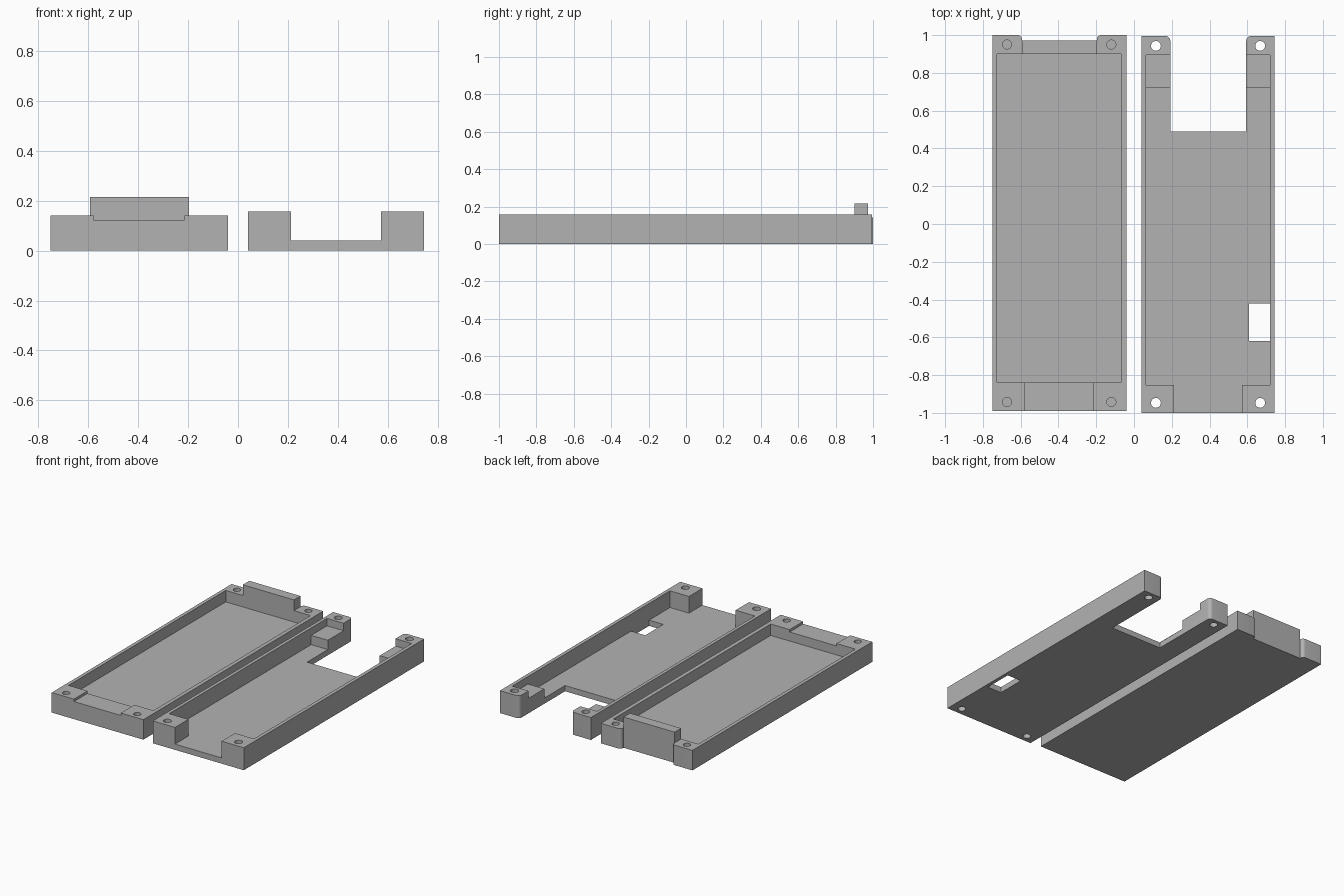
import bpy, bmesh, math

if "Cube" in bpy.data.objects:
    bpy.data.objects.remove(bpy.data.objects["Cube"])

grey = bpy.data.materials.new("plain grey")
grey.diffuse_color = (0.448, 0.448, 0.448, 1)
grey.use_nodes = True
grey.node_tree.nodes["Principled BSDF"].inputs["Base Color"].default_value = grey.diffuse_color


def prism(name, outline, z0, z1):
    """Solid made by raising a flat outline from z0 to z1."""
    bm = bmesh.new()
    face = bm.faces.new([bm.verts.new((x, y, z0)) for x, y in outline])
    top = bmesh.ops.extrude_face_region(bm, geom=[face])["geom"]
    bmesh.ops.translate(bm, vec=(0, 0, z1 - z0),
                        verts=[v for v in top if isinstance(v, bmesh.types.BMVert)])
    bmesh.ops.recalc_face_normals(bm, faces=bm.faces)
    mesh = bpy.data.meshes.new(name)
    bm.to_mesh(mesh)
    bm.free()
    mesh.materials.append(grey)
    ob = bpy.data.objects.new(name, mesh)
    bpy.context.collection.objects.link(ob)
    return ob


def rect(x0, x1, y0, y1):
    return [(x0, y0), (x1, y0), (x1, y1), (x0, y1)]


def circle(x, y, r, n=24):
    return [(x + r * math.cos(2 * math.pi * i / n), y + r * math.sin(2 * math.pi * i / n))
            for i in range(n)]


def arc(cx, cy, r, a0, a1, n=6):
    return [(cx + r * math.cos(math.radians(a0 + (a1 - a0) * i / n)),
             cy + r * math.sin(math.radians(a0 + (a1 - a0) * i / n))) for i in range(n + 1)]


def cut(ob, outline, z0, z1):
    """Cut a raised outline out of the object."""
    cutter = prism("cutter", outline, z0, z1)
    cutter.hide_render = True
    mod = ob.modifiers.new("cut", 'BOOLEAN')
    mod.operation, mod.solver, mod.object = 'DIFFERENCE', 'EXACT', cutter
    bpy.context.view_layer.objects.active = ob
    bpy.ops.object.modifier_apply(modifier=mod.name)
    bpy.data.objects.remove(cutter)


def tray_outline(x0, x1, y0, y1, n0, n1, yn, r):
    """Rectangle with a slot in its back edge and rounded slot mouth."""
    return ([(x0, y0), (x1, y0), (x1, y1)] + arc(n1 + r, y1 - r, r, 90, 180)
            + [(n1, yn), (n0, yn)] + arc(n0 - r, y1 - r, r, 0, 90) + [(x0, y1)])


# Lid tray: shallow pocket, lowered front lip, blind screw holes
lid = prism("lid_tray", tray_outline(-0.75, -0.04, -0.99, 1.0, -0.593, -0.197, 0.972, 0.022),
            0, 0.14)
cut(lid, rect(-0.725, -0.068, -0.84, 0.90), 0.06, 0.3)
cut(lid, rect(-0.578, -0.215, -1.1, -0.83), 0.123, 0.3)
for x in (-0.672, -0.12):
    for y in (-0.942, 0.95):
        cut(lid, circle(x, y, 0.024), 0.04, 0.3)

# Raised tab on the back wall of the lid
prism("lid_back_tab", rect(-0.593, -0.197, 0.90, 0.972), 0.14, 0.215)

# Base tray: deep pocket, open front, open back slot, through screw holes
base = prism("base_tray", tray_outline(0.04, 0.745, -1.0, 0.995, 0.192, 0.594, 0.49, 0.025),
             0, 0.157)
cut(base, rect(0.063, 0.72, -0.852, 0.72), 0.04, 0.3)
cut(base, rect(0.063, 0.72, 0.70, 0.895), 0.105, 0.3)    # stepped pads by the back posts
cut(base, rect(0.212, 0.573, -1.1, -0.84), 0.04, 0.3)    # front opening
cut(base, rect(0.61, 0.72, -0.62, -0.42), -0.1, 0.1)     # floor window
for x in (0.116, 0.668):
    for y in (-0.947, 0.943):
        cut(base, circle(x, y, 0.026), -0.1, 0.3)

# Smooth the holes and rounded corners, keep box edges sharp
for ob in (lid, base):
    bpy.ops.object.select_all(action='DESELECT')
    ob.select_set(True)
    bpy.context.view_layer.objects.active = ob
    bpy.ops.object.shade_smooth_by_angle(angle=math.radians(30))
